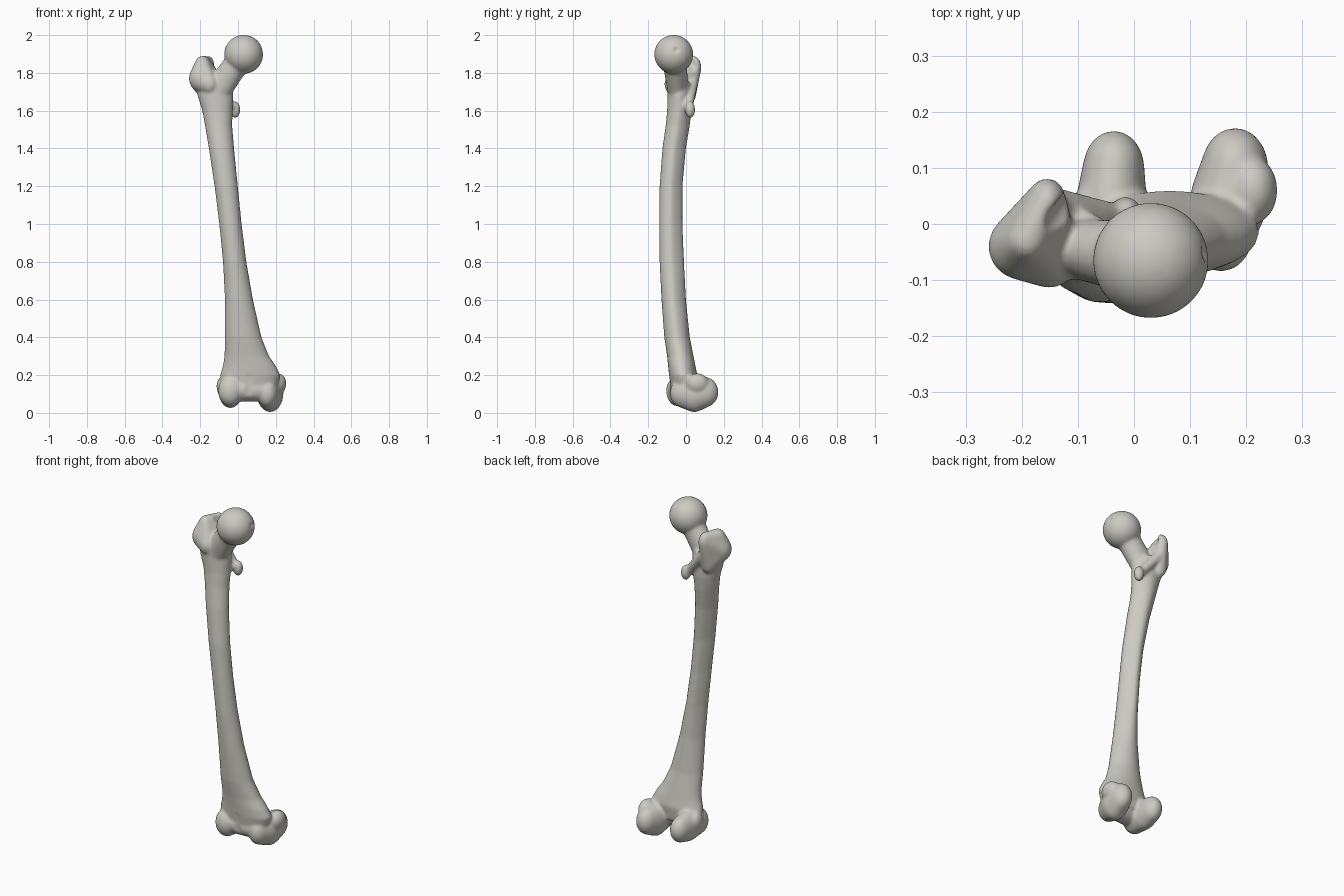
import bpy, bmesh
from math import sin, cos, tau
from mathutils import Matrix, Vector

old = bpy.data.objects.get("Cube")
if old:
    bpy.data.objects.remove(old, do_unlink=True)

ivory = bpy.data.materials.new("bone_ivory")
ivory.use_nodes = True
ivory.diffuse_color = (0.60, 0.59, 0.54, 1)
ivory.node_tree.nodes["Principled BSDF"].inputs["Base Color"].default_value = ivory.diffuse_color


def blob(bm, c, r, seg=32):
    """Ellipsoid with centre c and radii r (one number or three)."""
    r = r if isinstance(r, tuple) else (r, r, r)
    m = Matrix.Translation(c) @ Matrix.Diagonal((*r, 1))
    return bmesh.ops.create_uvsphere(bm, u_segments=seg, v_segments=seg // 2, radius=1, matrix=m)["verts"]


def hull(bm, *blobs):
    """Convex skin stretched over several ellipsoids."""
    tmp = bmesh.new()
    for c, r in blobs:
        blob(tmp, c, r, 24)
    pts = [v.co.copy() for v in tmp.verts]
    tmp.free()
    verts = [bm.verts.new(p) for p in pts]
    res = bmesh.ops.convex_hull(bm, input=verts)
    bmesh.ops.delete(bm, geom=[v for v in verts if v.is_valid and not v.link_faces], context='VERTS')


def loft(bm, sections, n=32):
    """Closed tube through sections (z, x min, x max, y min, y max, back taper)."""
    rings = []
    for z, x0, x1, y0, y1, k in sections:
        ring = []
        for i in range(n):
            s, c = sin(tau * i / n), cos(tau * i / n)
            wide = (x1 - x0) / 2 * (1 - k * max(0, s))
            ring.append(bm.verts.new(((x0 + x1) / 2 + wide * c, (y0 + y1) / 2 + (y1 - y0) / 2 * s, z)))
        rings.append(ring)
    for a, b in zip(rings, rings[1:]):
        for i in range(n):
            j = (i + 1) % n
            bm.faces.new((a[i], a[j], b[j], b[i]))
    bm.faces.new(rings[0][::-1])
    bm.faces.new(rings[-1])


def finish(name, bm):
    bmesh.ops.recalc_face_normals(bm, faces=bm.faces)
    me = bpy.data.meshes.new(name)
    bm.to_mesh(me)
    bm.free()
    ob = bpy.data.objects.new(name, me)
    bpy.context.scene.collection.objects.link(ob)
    return ob


bm = bmesh.new()

# Bowed shaft, flaring at both ends
loft(bm, [
    (0.12, -0.09, 0.20, -0.08, 0.05, 0),
    (0.20, -0.095, 0.225, -0.09, 0.06, 0),
    (0.25, -0.08, 0.20, -0.095, 0.05, 0),
    (0.30, -0.072, 0.165, -0.10, 0.04, 0),
    (0.40, -0.07, 0.125, -0.115, 0.02, 0.1),
    (0.60, -0.07, 0.08, -0.13, 0.0, 0.25),
    (0.80, -0.08, 0.045, -0.14, -0.01, 0.35),
    (1.00, -0.10, 0.02, -0.142, -0.018, 0.4),
    (1.20, -0.125, 0.0, -0.14, -0.018, 0.4),
    (1.40, -0.155, -0.02, -0.125, 0.0, 0.35),
    (1.52, -0.175, -0.03, -0.108, 0.02, 0.25),
    (1.60, -0.19, -0.028, -0.10, 0.03, 0.15),
    (1.68, -0.215, -0.025, -0.098, 0.03, 0.1),
    (1.75, -0.21, -0.03, -0.098, 0.03, 0.1)])

# Ball head and neck
blob(bm, (0.03, -0.065, 1.898), 0.103, 48)
hull(bm, ((0.0, -0.06, 1.86), 0.065), ((-0.09, -0.045, 1.73), (0.06, 0.055, 0.09)))

# Large outer knob
hull(bm, ((-0.2, -0.04, 1.77), (0.06, 0.06, 0.07)),
     ((-0.19, -0.03, 1.84), (0.04, 0.04, 0.05)),
     ((-0.155, 0.04, 1.83), (0.035, 0.042, 0.06)),
     ((-0.15, -0.055, 1.74), (0.05, 0.06, 0.06)),
     ((-0.16, 0.025, 1.70), (0.04, 0.03, 0.06)))

# Small inner knob and the crest joining the two
blob(bm, (-0.015, 0.022, 1.605), (0.028, 0.027, 0.045))
hull(bm, ((-0.03, 0.012, 1.62), 0.024), ((-0.14, 0.035, 1.75), 0.03))

# Inner and outer knee knuckles
hull(bm, ((0.155, -0.025, 0.105), (0.055, 0.06, 0.075)),
     ((0.17, 0.045, 0.10), (0.07, 0.08, 0.096)),
     ((0.18, 0.1, 0.11), (0.06, 0.072, 0.08)))
blob(bm, (0.212, 0.06, 0.155), (0.044, 0.06, 0.055))
hull(bm, ((-0.04, -0.045, 0.115), (0.065, 0.06, 0.08)),
     ((-0.04, 0.04, 0.115), (0.063, 0.08, 0.09)),
     ((-0.036, 0.1, 0.115), (0.055, 0.067, 0.075)))
blob(bm, (-0.078, 0.02, 0.14), (0.036, 0.05, 0.055))

# Bridge between the knuckles
hull(bm, ((-0.03, -0.03, 0.125), 0.065), ((0.14, -0.02, 0.12), 0.06))
bone = finish("thigh_bone", bm)
bone.data.materials.append(ivory)

# Hollows: knob pit, head dimple, kneecap groove, notch behind the knee
bm = bmesh.new()
hull(bm, ((-0.1, 0.04, 1.83), 0.03), ((-0.13, -0.005, 1.9), 0.035))
blob(bm, (0.14, -0.05, 1.925), 0.022)
hull(bm, ((0.06, -0.12, 0.09), 0.042), ((0.06, -0.125, 0.19), 0.04))
hull(bm, ((0.07, 0.13, 0.1), (0.045, 0.05, 0.07)), ((0.065, 0.06, 0.02), 0.04))
cutter = finish("hollow_cutter", bm)
cutter.hide_render = True
cutter.hide_set(True)

# Fuse into one skin, carve the hollows, then soften
def fuse(size):
    m = bone.modifiers.new("fuse", 'REMESH')
    m.mode = 'VOXEL'
    m.voxel_size = size
    m.use_smooth_shade = True


fuse(0.007)
cut = bone.modifiers.new("carve", 'BOOLEAN')
cut.operation = 'DIFFERENCE'
cut.solver = 'EXACT'
cut.object = cutter
fuse(0.006)
soft = bone.modifiers.new("soften", 'SMOOTH')
soft.factor = 0.5
soft.iterations = 10
